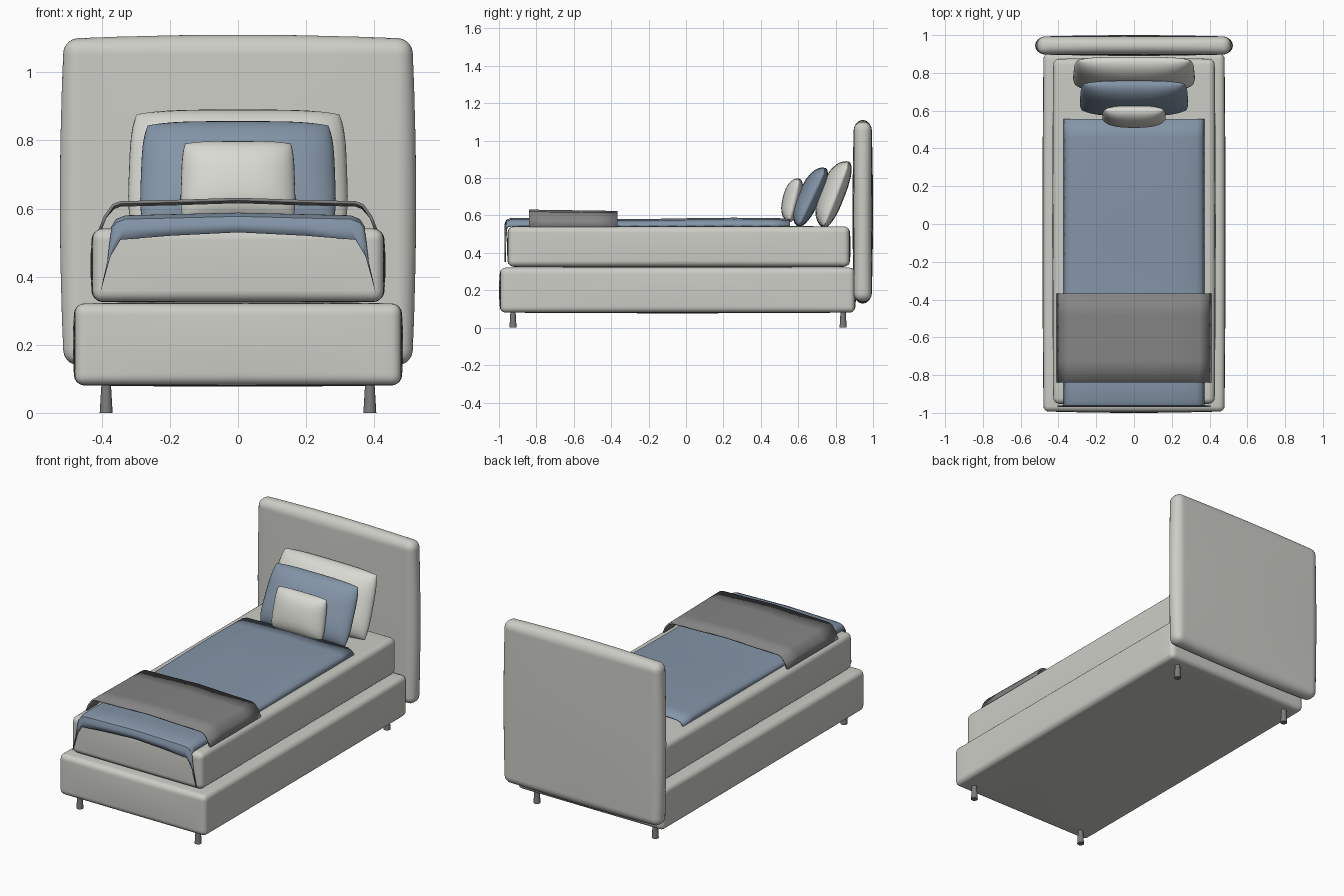
import bpy, bmesh, math
from mathutils import Vector, Matrix

if "Cube" in bpy.data.objects:
    bpy.data.objects.remove(bpy.data.objects["Cube"])


def material(name, rgb):
    m = bpy.data.materials.new(name)
    m.diffuse_color = (*rgb, 1)
    m.use_nodes = True
    m.node_tree.nodes["Principled BSDF"].inputs["Base Color"].default_value = m.diffuse_color
    return m


FABRIC = material("warm grey fabric", (0.61, 0.61, 0.57))
LINEN = material("off white linen", (0.70, 0.70, 0.65))
BLUE = material("dusty blue", (0.23, 0.30, 0.39))
THROW = material("mid grey", (0.23, 0.23, 0.23))
LEG = material("leg grey", (0.20, 0.20, 0.20))


def finish(bm, name, mat, angle=40):
    bmesh.ops.recalc_face_normals(bm, faces=bm.faces)
    me = bpy.data.meshes.new(name)
    bm.to_mesh(me)
    bm.free()
    me.materials.append(mat)
    ob = bpy.data.objects.new(name, me)
    bpy.context.collection.objects.link(ob)
    bpy.ops.object.select_all(action='DESELECT')
    ob.select_set(True)
    bpy.context.view_layer.objects.active = ob
    bpy.ops.object.shade_smooth_by_angle(angle=math.radians(angle))
    return ob


def padded_box(name, lo, hi, radius, bulge, mat):
    """Rounded box whose faces swell outward by 'bulge' to reach lo..hi."""
    lo, hi, b = Vector(lo), Vector(hi), Vector(bulge)
    centre, half = (lo + hi) / 2, (hi - lo) / 2 - b
    bm = bmesh.new()
    bmesh.ops.create_cube(bm, size=2)
    bmesh.ops.scale(bm, vec=half, verts=bm.verts)
    bmesh.ops.bevel(bm, geom=bm.edges[:], offset=radius, segments=5,
                    profile=0.5, affect='EDGES')
    for axis in range(3):
        n = Vector([float(i == axis) for i in range(3)])
        for f in (-0.9, -0.7, -0.35, 0, 0.35, 0.7, 0.9):
            if abs(f) * half[axis] < half[axis] - radius:
                bmesh.ops.bisect_plane(
                    bm, geom=bm.verts[:] + bm.edges[:] + bm.faces[:],
                    plane_co=n * f * half[axis], plane_no=n)
    for v in bm.verts:
        q = [v.co[i] / half[i] for i in range(3)]
        w = [max(0, 1 - c * c) for c in q]
        v.co += Vector((b.x * q[0] * w[1] * w[2], b.y * q[1] * w[0] * w[2],
                        b.z * q[2] * w[0] * w[1]))
        v.co += centre
    return finish(bm, name, mat)


def pillow(name, width, bottom, top, front, back, mat):
    """Leaning pillow; bottom and top are (y, z) ends of its middle line."""
    n = 20
    d = Vector((0, top[0] - bottom[0], top[1] - bottom[1]))
    mid = Vector((0, (top[0] + bottom[0]) / 2, (top[1] + bottom[1]) / 2))
    half, up = d.length / 2, d.normalized()
    out = Vector((0, -up.z, up.y))
    bm = bmesh.new()
    for thick in (front, -back):
        res = bmesh.ops.create_grid(bm, x_segments=n, y_segments=n, size=1)
        for v in res['verts']:
            u, w = math.sin(v.co.x * math.pi / 2), math.sin(v.co.y * math.pi / 2)
            t = thick * math.sqrt(max(0, (1 - u ** 4) * (1 - w ** 4)))
            t *= 0.75 + 0.25 * (1 - u * u) * (1 - w * w)
            x = width * u * (1 - 0.05 * w ** 4 - 0.02 * w)
            v.co = (mid + up * half * w * (1 - 0.06 * u ** 4) + out * t
                    + Vector((x, 0, 0)))
    bmesh.ops.remove_doubles(bm, verts=bm.verts, dist=0.0005)
    return finish(bm, name, mat, 60)


def sheet(name, rows, thickness, mat):
    """Cloth through rows of (x, y, z) points, mirrored across x."""
    bm = bmesh.new()
    grid = []
    for r in rows:
        full = r + [(-x, y, z) for x, y, z in reversed(r[:-1])]
        grid.append([bm.verts.new(p) for p in full])
    for a, b in zip(grid, grid[1:]):
        for i in range(len(a) - 1):
            bm.faces.new((a[i], a[i + 1], b[i + 1], b[i]))
    ob = finish(bm, name, mat)
    mod = ob.modifiers.new("thickness", 'SOLIDIFY')
    mod.thickness = thickness
    mod.offset = 0
    return ob


# Upholstered frame and mattress
padded_box("headboard", (-0.523, 0.89, 0.13), (0.523, 1.0, 1.11), 0.04,
           (0.012, 0.008, 0.012), FABRIC)
padded_box("bed_base", (-0.485, -1.0, 0.077), (0.485, 0.91, 0.325), 0.028,
           (0.006, 0.008, 0.004), FABRIC)
padded_box("mattress", (-0.433, -0.957, 0.322), (0.433, 0.88, 0.545), 0.03,
           (0.006, 0.006, 0.004), FABRIC)

# Tapered legs
for side, sx in (("left", -1), ("right", 1)):
    for end, y in (("front", -0.925), ("back", 0.84)):
        bm = bmesh.new()
        bmesh.ops.create_cone(bm, cap_ends=True, segments=20, radius1=0.019,
                              radius2=0.014, depth=0.084,
                              matrix=Matrix.Translation((sx * 0.387, y, 0.042)))
        finish(bm, f"{end}_{side}_leg", LEG)

# Blue blanket: flat top with turned-down sides, then an arched front flap
top = [(-0.37, 0.543), (-0.355, 0.562), (-0.33, 0.572), (-0.2, 0.575), (0, 0.58)]
rows = []
for i in range(16):
    y = 0.555 - i * 0.0993
    wave = 0.004 * math.sin(y * 5 + 0.3)
    rows.append([(x, y, z + wave * (x > -0.36)) for x, z in top])
rows.append([(x, -0.958, z - 0.006) for x, z in top])
flap = [(-0.405, 0.35), (-0.374, 0.46), (-0.345, 0.508), (-0.2, 0.52), (0, 0.53)]
rows.append([((x + tx) / 2 + 0.004, -0.966, (z + tz) / 2)
             for (x, z), (tx, tz) in zip(flap, top)])
rows.append([(x, -0.966, z) for x, z in flap])
sheet("blanket", rows, 0.008, BLUE)

# Grey throw across the foot
drape = [(-0.405, 0.537), (-0.39, 0.575), (-0.366, 0.609), (-0.345, 0.617),
         (-0.18, 0.621), (0, 0.627)]
sheet("throw", [[(x, y, z - (y + 0.84) * 0.015 * (z > 0.6)) for x, z in drape]
                for y in (-0.84, -0.72, -0.6, -0.48, -0.367)], 0.009, THROW)

# Stacked pillows
pillow("back_pillow", 0.32, (0.735, 0.535), (0.872, 0.887), 0.09, 0.045, LINEN)
pillow("middle_pillow", 0.285, (0.60, 0.54), (0.747, 0.853), 0.075, 0.045, BLUE)
pillow("small_pillow", 0.167, (0.55, 0.565), (0.605, 0.797), 0.062, 0.04, LINEN)
